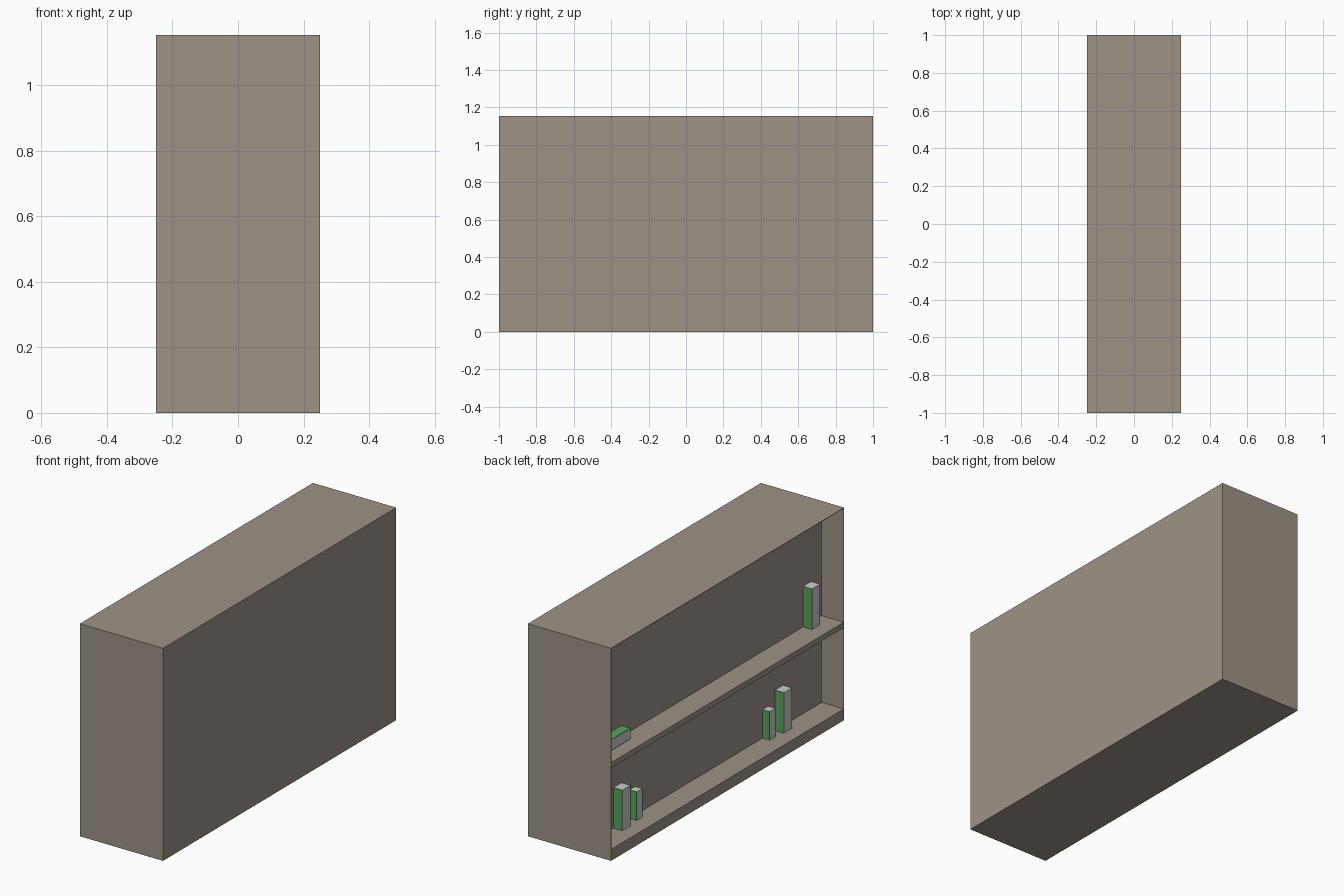
import bpy, bmesh
from mathutils import Vector

if "Cube" in bpy.data.objects:
    bpy.data.objects.remove(bpy.data.objects["Cube"])


def material(name, rgb):
    m = bpy.data.materials.new(name)
    m.diffuse_color = (*rgb, 1)
    m.use_nodes = True
    m.node_tree.nodes["Principled BSDF"].inputs["Base Color"].default_value = m.diffuse_color
    return m


WOOD = material("wood", (0.34, 0.29, 0.24))
GREEN = material("green_cover", (0.10, 0.36, 0.11))


def box(name, lo, hi, mat=None):
    """Axis-aligned box between two corners."""
    lo, hi = Vector(lo), Vector(hi)
    bm = bmesh.new()
    bmesh.ops.create_cube(bm, size=1)
    bmesh.ops.scale(bm, vec=hi - lo, verts=bm.verts)
    bmesh.ops.translate(bm, vec=(lo + hi) / 2, verts=bm.verts)
    mesh = bpy.data.meshes.new(name)
    bm.to_mesh(mesh)
    bm.free()
    ob = bpy.data.objects.new(name, mesh)
    bpy.context.collection.objects.link(ob)
    if mat:
        mesh.materials.append(mat)
    return ob


H = 1.154                 # case height
FRONT, BACK = -0.25, -0.117   # open face and rear of the shelf recess
FLOOR, SHELF = 0.062, 0.533   # surfaces the books rest on
T = 0.003                 # sheet-thin outer walls

# Case: deep solid back, thin walls round the recess, base and shelf
box("back_block", (BACK, -1, 0), (0.25, 1, H), WOOD)
box("top_panel", (FRONT, -1, H - T), (BACK, 1, H), WOOD)
for side, y in (("left", -1), ("right", 1 - T)):
    box(side + "_side_panel", (FRONT, y, 0), (BACK, y + T, H - T), WOOD)
box("base_board", (FRONT, -1 + T, 0), (BACK, 1 - T, FLOOR), WOOD)
box("shelf", (FRONT, -1 + T, 0.503), (BACK, 1 - T, SHELF), WOOD)


def book(name, y, z, thick, tall, x, flat=False):
    """Page block between two covers; y is the end nearest +y."""
    c = 0.004
    if flat:
        box(name + "_pages", (x, y - tall, z + c), (BACK, y, z + thick - c))
        for part, h in (("lower", z), ("upper", z + thick - c)):
            box(f"{name}_{part}_cover", (x, y - tall, h), (BACK, y, h + c), GREEN)
    else:
        box(name + "_pages", (x, y - thick + c, z), (BACK, y - c, z + tall))
        for part, w in (("first", y - c), ("second", y - thick)):
            box(f"{name}_{part}_cover", (x, w, z), (BACK, w + c, z + tall), GREEN)


# Books: large and small standing, one lying flat
for i, (y, z) in enumerate([(-0.837, SHELF), (-0.596, FLOOR), (0.79, FLOOR)]):
    book(f"large_book_{i}", y, z, 0.07, 0.22, -0.17)
for i, y in enumerate([-0.489, 0.652]):
    book(f"small_book_{i}", y, FLOOR, 0.05, 0.155, -0.16)
book("flat_book", 0.94, SHELF, 0.06, 0.22, -0.17, flat=True)
